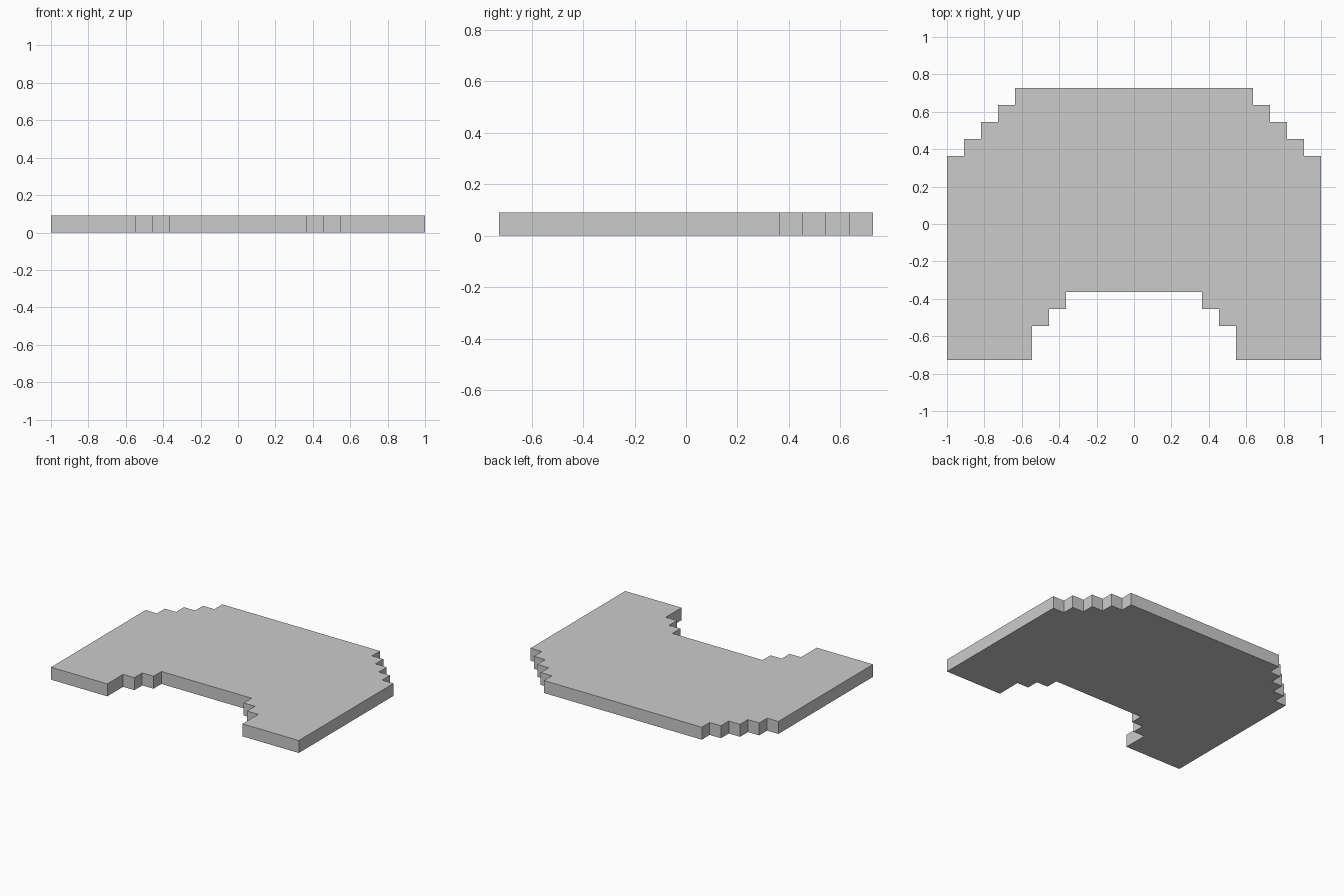
import bpy, bmesh

if "Cube" in bpy.data.objects:
    bpy.data.objects.remove(bpy.data.objects["Cube"])

U = 1 / 11  # grid unit: the plate is 22 x 16 x 1 units

# Right half of the outline, from the front notch round to the back edge
half = [(4, -4), (4, -5), (5, -5), (5, -6), (6, -6), (6, -8), (11, -8), (11, 4)]
for i in range(4):  # stepped back corner
    half += [(10 - i, 4 + i), (10 - i, 5 + i)]
half[-1:] = [(7, 8)]
outline = half + [(-x, y) for x, y in reversed(half)]

# Flat plate: extrude the mirrored outline upwards
bm = bmesh.new()
base = bm.faces.new([bm.verts.new((x * U, y * U, 0)) for x, y in outline])
top = bmesh.ops.extrude_face_region(bm, geom=[base], use_keep_orig=True)
verts = [v for v in top["geom"] if isinstance(v, bmesh.types.BMVert)]
bmesh.ops.translate(bm, verts=verts, vec=(0, 0, U))
bmesh.ops.recalc_face_normals(bm, faces=bm.faces)

mesh = bpy.data.meshes.new("stepped_wedge_plate")
bm.to_mesh(mesh)
bm.free()
plate = bpy.data.objects.new("stepped_wedge_plate", mesh)
bpy.context.collection.objects.link(plate)
